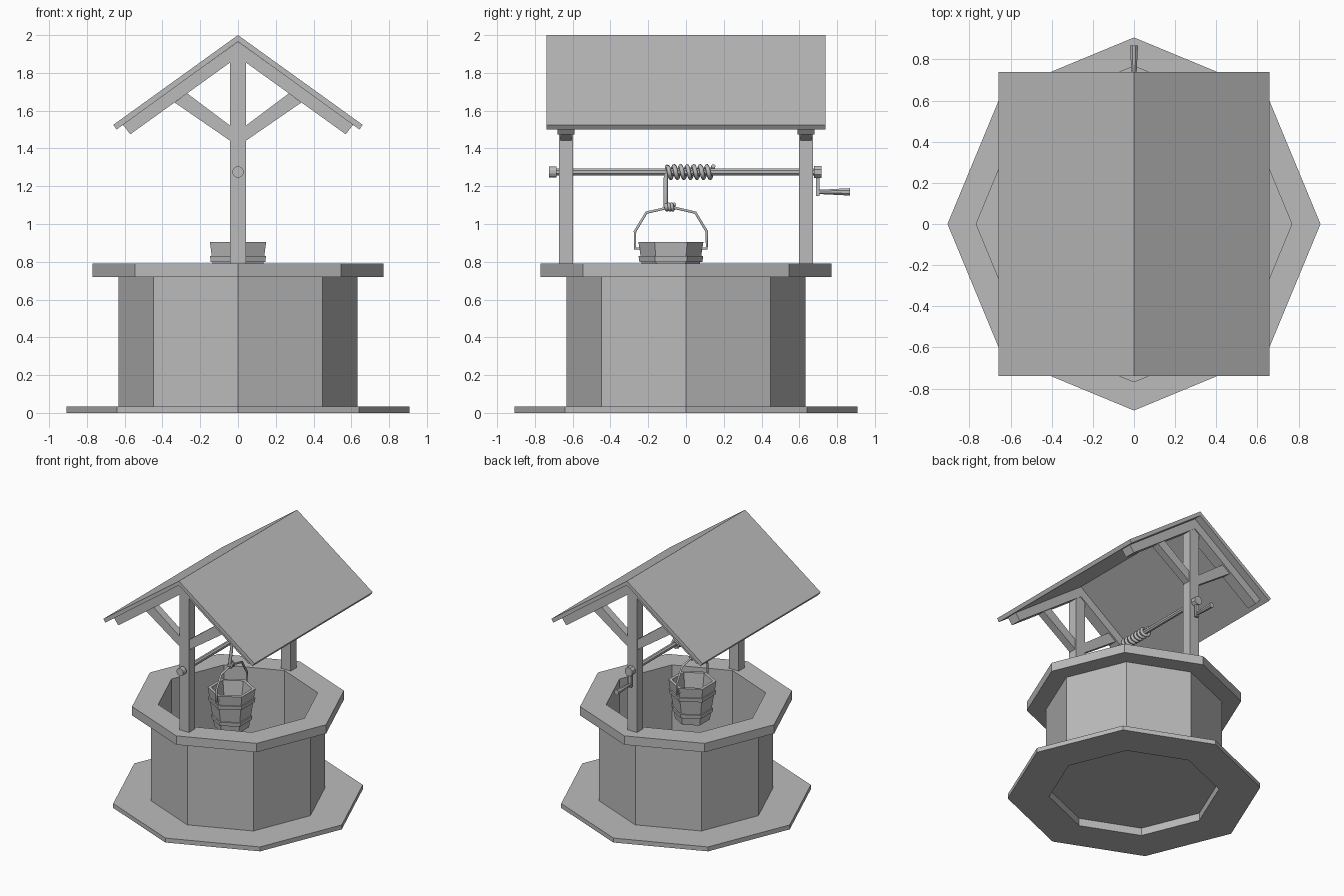
import bpy, bmesh, math
from mathutils import Matrix, Vector

cube = bpy.data.objects.get("Cube")
if cube:
    bpy.data.objects.remove(cube, do_unlink=True)

grey = bpy.data.materials.new("plain_grey")
grey.use_nodes = True
GREY = (0.5, 0.5, 0.5, 1)
grey.diffuse_color = GREY
grey.node_tree.nodes["Principled BSDF"].inputs["Base Color"].default_value = GREY


def finish(name, bm):
    bmesh.ops.remove_doubles(bm, verts=bm.verts, dist=1e-5)
    bmesh.ops.recalc_face_normals(bm, faces=bm.faces)
    mesh = bpy.data.meshes.new(name)
    bm.to_mesh(mesh)
    bm.free()
    mesh.materials.append(grey)
    obj = bpy.data.objects.new(name, mesh)
    bpy.context.collection.objects.link(obj)
    return obj


def lathe(name, profile, sides, turn=0.0, closed=False, at=(0, 0, 0), along_y=False):
    """Faceted solid of revolution from (radius, height) points."""
    bm = bmesh.new()
    rings = []
    for r, h in profile:
        angles = [turn + math.tau * i / sides for i in range(sides)]
        rings.append([bm.verts.new((r * math.cos(a), r * math.sin(a), h)) for a in angles])
    pairs = list(zip(rings, rings[1:]))
    if closed:
        pairs.append((rings[-1], rings[0]))
    for low, high in pairs:
        for i in range(sides):
            j = (i + 1) % sides
            bm.faces.new((low[i], low[j], high[j], high[i]))
    if along_y:
        bm.transform(Matrix.Rotation(-math.pi / 2, 4, "X"))
    bm.transform(Matrix.Translation(at))
    return finish(name, bm)


def rod(name, y0, y1, r0, r1, z, sides=8):
    return lathe(name, [(0, y0), (r0, y0), (r1, y1), (0, y1)], sides,
                 turn=math.pi / sides, at=(0, 0, z), along_y=True)


def prism(name, outline, y0, y1, side=1):
    """Extrude an x-z outline along y; side=-1 mirrors it in x."""
    bm = bmesh.new()
    face = bm.faces.new([bm.verts.new((side * x, y0, z)) for x, z in outline])
    new = bmesh.ops.extrude_face_region(bm, geom=[face])["geom"]
    bmesh.ops.translate(bm, vec=(0, y1 - y0, 0),
                        verts=[v for v in new if isinstance(v, bmesh.types.BMVert)])
    return finish(name, bm)


def box(name, x, y0, y1, z0, z1):
    return prism(name, [(-x, z0), (x, z0), (x, z1), (-x, z1)], y0, y1)


def tube(name, points, radius):
    curve = bpy.data.curves.new(name, "CURVE")
    curve.dimensions = "3D"
    curve.bevel_depth = radius
    curve.bevel_resolution = 1
    curve.use_fill_caps = True
    spline = curve.splines.new("POLY")
    spline.points.add(len(points) - 1)
    for p, co in zip(spline.points, points):
        p.co = (*co, 1)
    curve.materials.append(grey)
    obj = bpy.data.objects.new(name, curve)
    bpy.context.collection.objects.link(obj)
    bpy.ops.object.select_all(action="DESELECT")
    obj.select_set(True)
    bpy.context.view_layer.objects.active = obj
    bpy.ops.object.convert(target="MESH")
    return obj


def helix(y0, y1, z, radius, turns, steps=8):
    n = turns * steps
    return [(radius * math.sin(math.tau * i / steps), y0 + (y1 - y0) * i / n,
             z + radius * math.cos(math.tau * i / steps)) for i in range(n + 1)]


# Octagonal well: paving, wall and floor in one shell, with a stone rim
lathe("well_body", [(0, 0.06), (0.61, 0.06), (0.61, 0), (0.907, 0), (0.907, 0.035),
                    (0.633, 0.035), (0.633, 0.72), (0.58, 0.72), (0.58, 0.08), (0, 0.08)], 8)
lathe("well_rim", [(0.58, 0.72), (0.77, 0.72), (0.77, 0.79), (0.58, 0.79)], 8, closed=True)

# Posts, rafters and braces at both ends
RAFTER = [(0, 1.965), (0.61, 1.526), (0.57, 1.475), (0, 1.885)]
BRACE = [(0, 1.49), (0.27, 1.692), (0.335, 1.643), (0, 1.412)]
for end, y in (("front", -0.635), ("back", 0.635)):
    box(end + "_post", 0.042, y - 0.037, y + 0.037, 0.78, 1.92)
    for label, side in (("left", 1), ("right", -1)):
        prism(f"{end}_{label}_rafter", RAFTER, y - 0.044, y + 0.044, side)
        prism(f"{end}_{label}_brace", BRACE, y - 0.03, y + 0.03, side)

# Roof panels
PANEL = [(0, 2.0), (0.66, 1.525), (0.643, 1.5), (0, 1.966)]
for label, side in (("left", 1), ("right", -1)):
    prism(label + "_roof_panel", PANEL, -0.738, 0.738, side)

# Axle with end collar and crank
AXLE_Z = 1.275
rod("axle", -0.71, 0.71, 0.019, 0.019, AXLE_Z)
rod("front_collar", -0.725, -0.685, 0.03, 0.03, AXLE_Z, 12)
rod("crank_hub", 0.677, 0.718, 0.035, 0.035, AXLE_Z)
box("crank_arm", 0.013, 0.688, 0.708, 1.148, AXLE_Z)
rod("crank_handle", 0.70, 0.867, 0.012, 0.021, 1.17)

# Rope wound on the axle, hanging down to a knot
BUCKET_Y = -0.08
hanging = [(0, -0.108, 1.09), (0.02, -0.108, 1.23)]
tube("rope", hanging + helix(-0.098, 0.145, AXLE_Z, 0.031, 7), 0.012)
tube("rope_knot", helix(-0.108, -0.062, 1.09, 0.015, 3), 0.010)

# Hexagonal bucket with two hoops and a bent handle
center = (0, BUCKET_Y, 0)
lathe("bucket", [(0, 0.6), (0.125, 0.6), (0.172, 0.905), (0.146, 0.905),
                 (0.105, 0.625), (0, 0.625)], 6, turn=math.pi / 2, at=center)
for name, r, z in (("upper_hoop", 0.167, 0.80), ("lower_hoop", 0.145, 0.66)):
    lathe(name, [(r - 0.02, z), (r, z), (r + 0.004, z + 0.03), (r - 0.02, z + 0.03)],
          6, turn=math.pi / 2, closed=True, at=center)
arc = [(0.155, 0.87), (0.19, 0.87), (0.19, 0.96), (0.13, 1.06)]
path = [(0, BUCKET_Y - d, z) for d, z in arc] + [(0, BUCKET_Y, 1.09)]
path += [(0, BUCKET_Y + d, z) for d, z in reversed(arc)]
tube("bucket_handle", path, 0.008)
